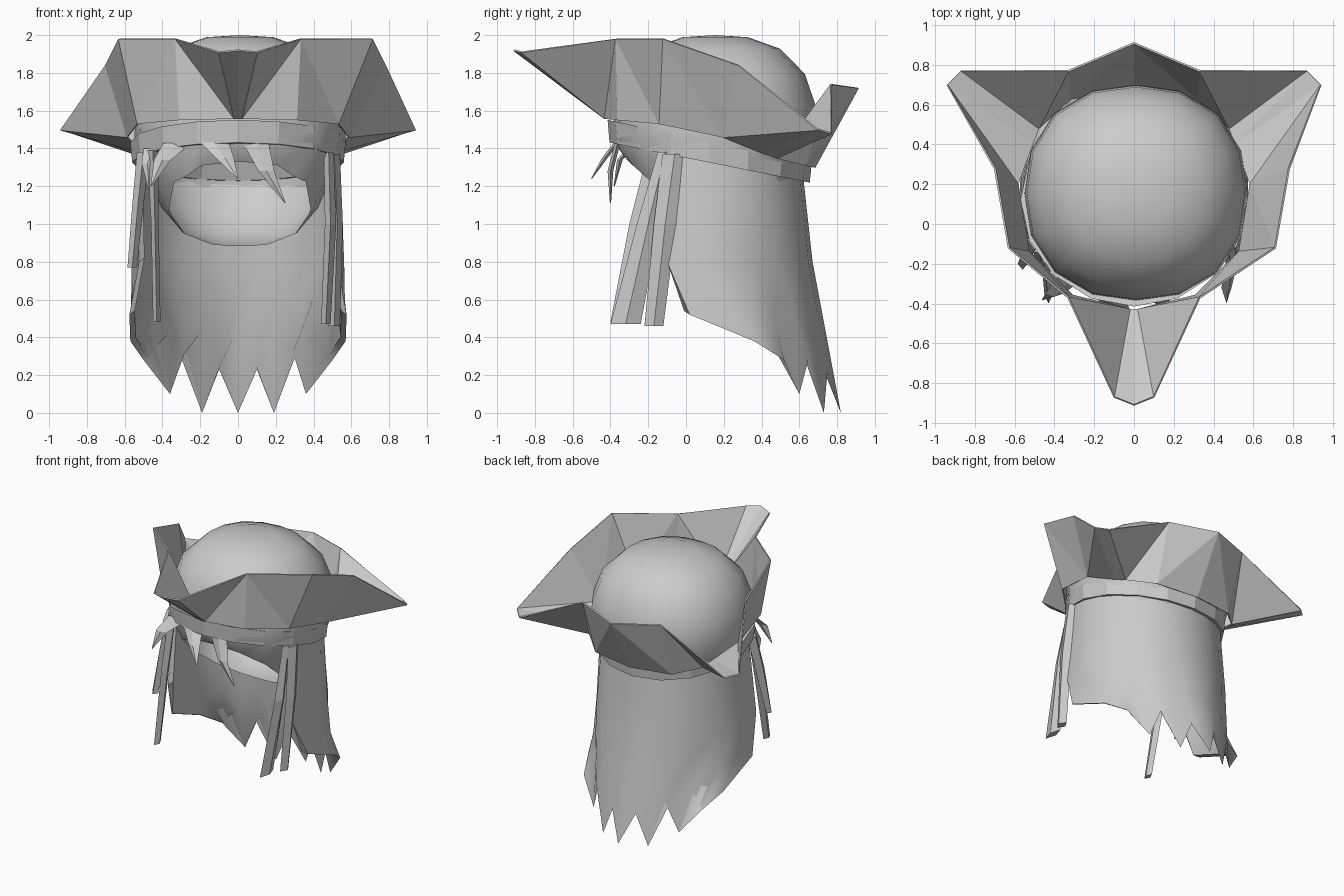
import bpy, bmesh, math
from mathutils import Vector

cube = bpy.data.objects.get("Cube")
if cube:
    bpy.data.objects.remove(cube)

grey = bpy.data.materials.new("plain_grey")
grey.use_nodes = True
COLOUR = (0.6, 0.6, 0.6, 1)
grey.diffuse_color = COLOUR
grey.node_tree.nodes["Principled BSDF"].inputs["Base Color"].default_value = COLOUR


def finish(name, bm, smooth=None, recalc=True):
    if recalc:
        bmesh.ops.recalc_face_normals(bm, faces=bm.faces[:])
    mesh = bpy.data.meshes.new(name)
    bm.to_mesh(mesh)
    bm.free()
    mesh.materials.append(grey)
    obj = bpy.data.objects.new(name, mesh)
    bpy.context.collection.objects.link(obj)
    if smooth:
        bpy.ops.object.select_all(action='DESELECT')
        obj.select_set(True)
        bpy.context.view_layer.objects.active = obj
        bpy.ops.object.shade_smooth_by_angle(angle=math.radians(smooth))
    return obj


def loft(name, rows, wrap_cols=False, wrap_rows=False, caps=False, smooth=None):
    """Skin a list of equally long point rows."""
    bm = bmesh.new()
    grid = [[bm.verts.new(p) for p in row] for row in rows]
    n, m = len(grid), len(grid[0])
    for i in range(n if wrap_rows else n - 1):
        for j in range(m if wrap_cols else m - 1):
            a, b = grid[i], grid[(i + 1) % n]
            k = (j + 1) % m
            bm.faces.new((a[j], a[k], b[k], b[j]))
    if caps:
        bm.faces.new(grid[0])
        bm.faces.new(grid[-1])
    return finish(name, bm, smooth)


def lock(name, sections):
    """Tapered four-sided lock; each section is centre, x width, y width."""
    rows = []
    for (x, y, z), w, d in sections:
        rows.append([(x - w / 2, y, z), (x, y - d / 2, z),
                     (x + w / 2, y, z), (x, y + d / 2, z)])
    loft(name, rows, wrap_cols=True, caps=True)


# Full, boxy crown, narrower below, flat at the forehead and cut away on a slope under it
bm = bmesh.new()
bmesh.ops.create_uvsphere(bm, u_segments=16, v_segments=10, radius=1)
PLAN, POWER = 2.25, 2.6
for v in bm.verts:
    r = (abs(v.co.x) ** PLAN + abs(v.co.y) ** PLAN) ** (1 / PLAN)
    c = v.co / (r ** POWER + abs(v.co.z) ** POWER) ** (1 / POWER)
    taper = 1 - .15 * min(1, max(0, -2.2 * c.z))
    v.co = Vector((.01 + .56 * c.x * taper, .155 + .545 * c.y * taper, 1.44 + .56 * c.z))
    if c.z < -.05:
        v.co.y = max(v.co.y, -.25)
bmesh.ops.bisect_plane(bm, geom=bm.verts[:] + bm.edges[:] + bm.faces[:],
                       plane_co=(0, 0, 1.06), plane_no=(0, .89, 1), clear_inner=True)
finish("crown", bm, 60, recalc=False)

# Folded three-cornered brim, made of triangles one side at a time
rim = [(0, -.91, 1.92), (.1, -.87, 1.91), (.33, -.37, 1.98),
       (.67, -.12, 1.98), (.74, .28, 1.84), (.94, .70, 1.5),
       (.87, .77, 1.48), (.33, .77, 1.74), (0, .91, 1.72)]
base = [(0, -.43, 1.56), (.02, -.43, 1.56), (.31, -.36, 1.55),
        (.53, -.14, 1.53), (.585, .2, 1.46), (.51, .4, 1.38),
        (.48, .48, 1.35), (.32, .63, 1.31), (0, .68, 1.3)]
FORWARD_FOLDS = (2, 3)
bm = bmesh.new()
for side in (1, -1):
    low = [bm.verts.new((side * x, y, z)) for x, y, z in base]
    high = [bm.verts.new((side * x + (.04 if i in (3, 4) else 0), y, z))
            for i, (x, y, z) in enumerate(rim)]
    for j in range(len(rim) - 1):
        k = j + 1
        if j in FORWARD_FOLDS:
            tris = ((low[j], low[k], high[j]), (low[k], high[k], high[j]))
        else:
            tris = ((low[j], low[k], high[k]), (low[j], high[k], high[j]))
        for tri in tris:
            bm.faces.new(tri)
bmesh.ops.remove_doubles(bm, verts=bm.verts[:], dist=.001)
brim = finish("brim", bm)
solid = brim.modifiers.new("thickness", 'SOLIDIFY')
solid.thickness = 0.01
solid.offset = 0


# Sloping band under the brim
def band_row(grow, base_z, slope):
    row = []
    for i in range(16):
        a = math.tau * i / 16
        x, y = (.56 + grow) * math.sin(a), .125 - (.53 + grow) * math.cos(a)
        row.append((x, y, base_z - slope * y))
    return row


loft("band", [band_row(0, 1.35, .2), band_row(.01, 1.46, .22),
              band_row(-.09, 1.46, .22), band_row(-.05, 1.35, .2)],
     wrap_cols=True, wrap_rows=True)

# Long hair: outer and inner sheets joined along a jagged hem
hem = [(0, .82, 0), (.1, .75, .23), (.19, .73, 0), (.3, .65, .29),
       (.36, .6, .1), (.5, .52, .28), (.57, .36, .38), (.575, .02, .52)]
last = len(hem) - 1


def both_sides(half):
    return [(-x, y, z) for x, y, z in half[:0:-1]] + half


def hair_row(rx, ry, cy, sweep, z_of_y):
    half = []
    for i in range(last + 1):
        a = math.radians(sweep) * i / last
        x, y = rx * math.sin(a), cy + ry * math.cos(a)
        half.append((x, y, z_of_y(y)))
    return both_sides(half)


def top_z(y):
    return 1.38 - .2 * y


def blend(row_a, row_b, t):
    return [tuple(Vector(a).lerp(Vector(b), t)) for a, b in zip(row_a, row_b)]


inner_hem = []
for i, (x, y, z) in enumerate(hem):
    tip = i in (0, 2, 4)
    inner_hem.append((x * .95, y - (.1 if tip else .03), .45 if tip else z + .02))
outer_top = hair_row(.54, .5, .12, 106, top_z)
outer_mid = hair_row(.565, .56, .11, 112, lambda y: .8)
inner_top = hair_row(.525, .485, .12, 105, top_z)
inner_mid = hair_row(.53, .52, .11, 111, lambda y: .82)
outer_hem, inner_hem = both_sides(hem), both_sides(inner_hem)
loft("long_hair",
     [outer_top, blend(outer_top, outer_mid, .5), outer_mid,
      blend(outer_mid, outer_hem, .5), outer_hem, inner_hem,
      blend(inner_mid, inner_hem, .5), inner_mid, inner_top],
     smooth=50)
for side, name in ((0, "right_hair_edge"), (-1, "left_hair_edge")):
    outer = [outer_top[side], outer_mid[side], outer_hem[side]]
    inner = [inner_top[side], inner_mid[side], inner_hem[side]]
    loft(name, [outer, inner])

# Hanging side locks
lock("left_front_lock", [((.48, -.11, 1.38), .05, .08), ((.49, -.2, 1.0), .06, .12),
                         ((.465, -.32, .47), .05, .16)])
lock("left_rear_lock", [((.51, -.06, 1.37), .06, .13), ((.525, -.11, 1.0), .06, .12),
                        ((.51, -.17, .46), .06, .1)])
lock("right_front_lock", [((-.45, -.15, 1.39), .06, .1), ((-.44, -.25, 1.0), .04, .1),
                          ((-.43, -.36, .48), .04, .08)])
lock("right_rear_lock", [((-.5, -.08, 1.38), .07, .1), ((-.53, -.14, 1.1), .06, .1),
                         ((-.56, -.2, .77), .05, .06)])

# Pointed fringe over the forehead
for name, root, bend, tip, width in (
        ("fringe_middle", (-.13, -.36, 1.44), (-.07, -.43, 1.35), (0, -.5, 1.24), .16),
        ("fringe_left", (.09, -.36, 1.44), (.15, -.4, 1.28), (.25, -.4, 1.11), .14),
        ("fringe_right", (-.32, -.27, 1.43), (-.4, -.35, 1.34), (-.46, -.38, 1.2), .15),
        ("fringe_outer", (-.45, -.14, 1.4), (-.48, -.18, 1.32), (-.47, -.2, 1.18), .1)):
    lock(name, [(root, width, .03), (bend, width * .6, .03), (tip, .006, .006)])
